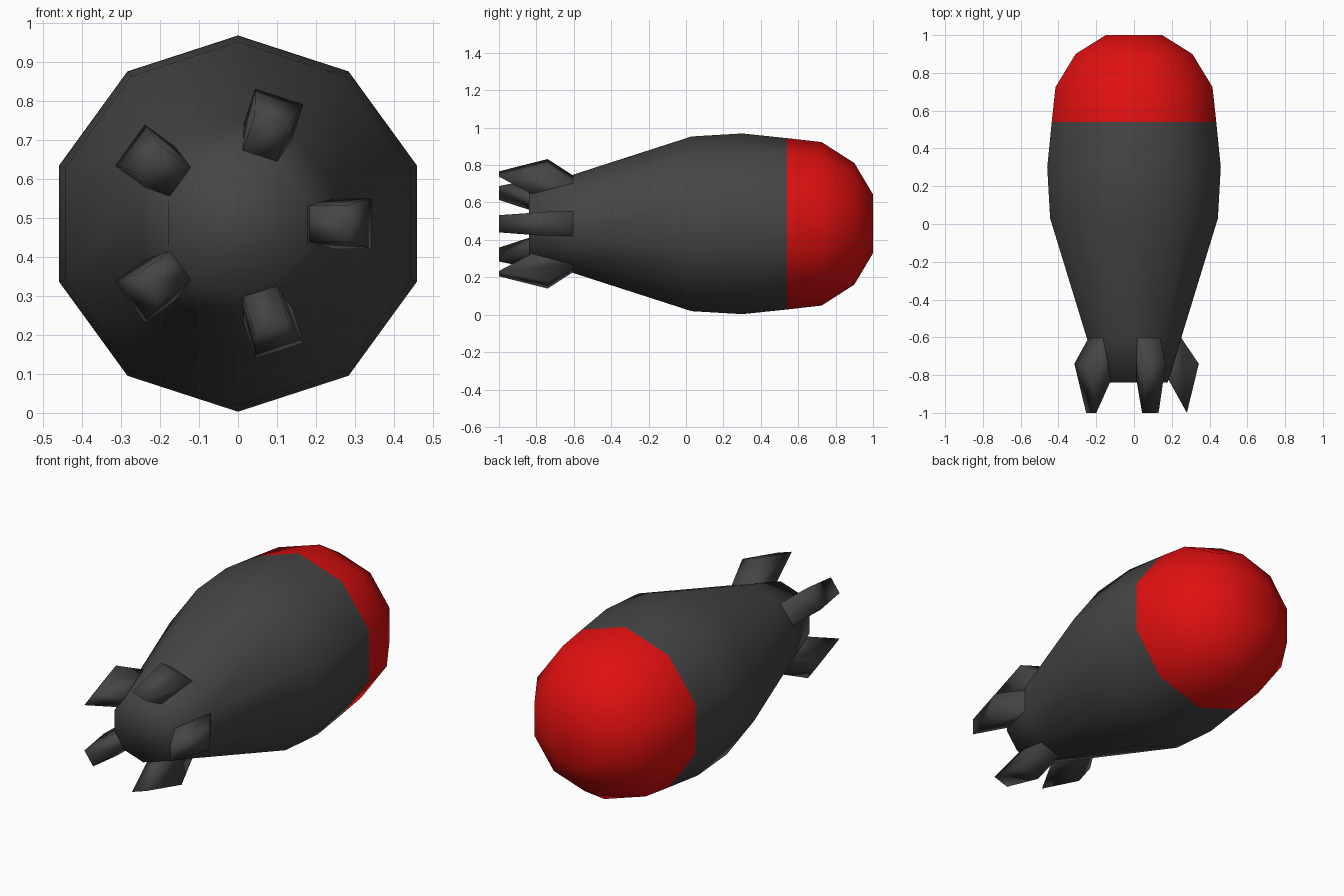
import bpy, bmesh
from math import sin, cos, radians
from mathutils import Matrix

if "Cube" in bpy.data.objects:
    bpy.data.objects.remove(bpy.data.objects["Cube"])

SIDES = 10
AXIS_Z = 0.486


def material(name, rgb):
    m = bpy.data.materials.new(name)
    m.diffuse_color = (*rgb, 1)
    m.use_nodes = True
    m.node_tree.nodes["Principled BSDF"].inputs["Base Color"].default_value = m.diffuse_color
    return m


def finish(name, bm, mat):
    bmesh.ops.recalc_face_normals(bm, faces=bm.faces)
    for f in bm.faces:
        f.smooth = True
    mesh = bpy.data.meshes.new(name)
    bm.to_mesh(mesh)
    bm.free()
    mesh.materials.append(mat)
    ob = bpy.data.objects.new(name, mesh)
    ob.location.z = AXIS_Z
    bpy.context.collection.objects.link(ob)
    return ob


def lathe(name, profile, mat, cap):
    """Spin (y, radius) rings round the y axis; close the ring with index cap."""
    bm = bmesh.new()
    angles = [radians(90 + 360 / SIDES * i) for i in range(SIDES)]
    rings = [[bm.verts.new((r * cos(a), y, r * sin(a))) for a in angles]
             for y, r in profile]
    for lo, hi in zip(rings, rings[1:]):
        for i in range(SIDES):
            j = (i + 1) % SIDES
            bm.faces.new((lo[i], lo[j], hi[j], hi[i]))
    bm.faces.new(rings[cap])
    return finish(name, bm, mat)


def fin(name, angle, mat):
    """Swept block with (radius, y, half width) corners, narrower at the rear."""
    corners = [(0.248, -0.60, 0.065), (0.343, -0.74, 0.065),
               (0.280, -1.00, 0.046), (0.183, -0.825, 0.046)]
    bm = bmesh.new()
    left = [bm.verts.new((x, y, -w)) for x, y, w in corners]
    right = [bm.verts.new((x, y, w)) for x, y, w in corners]
    bm.faces.new(left)
    bm.faces.new(right)
    for i in range(3):  # the root side stays open against the casing
        bm.faces.new((left[i], left[i + 1], right[i + 1], right[i]))
    bm.transform(Matrix.Rotation(-radians(angle), 4, 'Y'))
    return finish(name, bm, mat)


dark = material("dark_grey", (0.06, 0.06, 0.06))
red = material("red", (0.75, 0.005, 0.005))

# Tapered casing, closed at the tail
lathe("casing", [(-0.84, 0.187), (-0.60, 0.264), (0.03, 0.467),
                 (0.30, 0.483), (0.54, 0.458)], dark, 0)

# Blunt red nose
lathe("nose", [(0.54, 0.458), (0.725, 0.437), (0.90, 0.325), (1.0, 0.157)], red, -1)

# Five tail fins
for k in range(5):
    fin(f"tail_fin_{k + 1}", 72 * k, dark)
